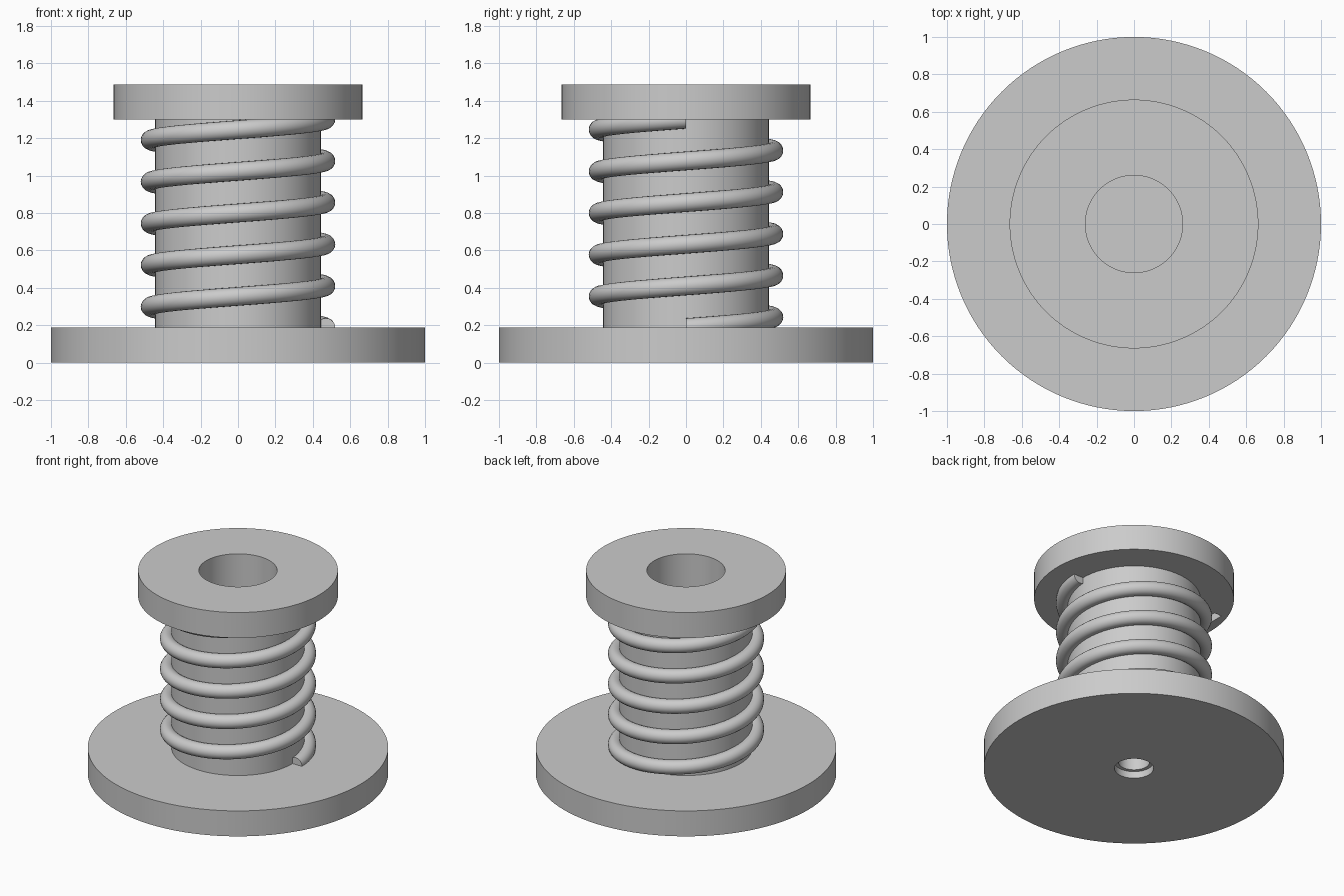
import bpy, bmesh, math
from mathutils import Matrix, Vector

cube = bpy.data.objects.get("Cube")
if cube:
    bpy.data.objects.remove(cube, do_unlink=True)

grey = bpy.data.materials.new("plain grey")
grey.use_nodes = True
COLOUR = (0.6, 0.6, 0.6, 1)
grey.diffuse_color = COLOUR
grey.node_tree.nodes["Principled BSDF"].inputs["Base Color"].default_value = COLOUR

BASE_TOP, CAP_BOTTOM, TOP = 0.187, 1.301, 1.488


def add_object(name, bm):
    bmesh.ops.recalc_face_normals(bm, faces=bm.faces)
    mesh = bpy.data.meshes.new(name)
    bm.to_mesh(mesh)
    bm.free()
    mesh.materials.append(grey)
    obj = bpy.data.objects.new(name, mesh)
    bpy.context.collection.objects.link(obj)
    return obj


def smooth(obj):
    bpy.ops.object.select_all(action="DESELECT")
    obj.select_set(True)
    bpy.context.view_layer.objects.active = obj
    bpy.ops.object.shade_smooth_by_angle(angle=math.radians(35))


def lathe(name, profile, steps=128):
    bm = bmesh.new()
    verts = [bm.verts.new((r, 0, z)) for r, z in profile]
    edges = [bm.edges.new(pair) for pair in zip(verts, verts[1:])]
    bmesh.ops.spin(bm, geom=verts + edges, axis=(0, 0, 1), cent=(0, 0, 0),
                   angle=math.tau, steps=steps)
    bmesh.ops.remove_doubles(bm, verts=bm.verts, dist=1e-4)
    return add_object(name, bm)


# Spool: base flange, core and cap, with a wide bore above and a stepped hole below
spool = lathe("spool", [
    (0, 0.25), (0.105, 0.25), (0.105, 0.05), (0.13, 0.05), (0.13, 0),
    (1, 0), (1, BASE_TOP), (0.443, BASE_TOP), (0.443, CAP_BOTTOM),
    (0.665, CAP_BOTTOM), (0.665, TOP), (0.26, TOP), (0.26, 0.37), (0, 0.37)])

# Two blind slots in the underside of the cap
bm = bmesh.new()
for y in (-0.07, 0.14):
    bmesh.ops.create_cube(bm, size=1, matrix=Matrix.Translation((-0.56, y, CAP_BOTTOM))
                          @ Matrix.Diagonal((0.06, 0.125, 0.2, 1)))
cutter = add_object("slot_cutter", bm)
cut = spool.modifiers.new("slots", "BOOLEAN")
cut.operation = "DIFFERENCE"
cut.object = cutter
cut.solver = "EXACT"
bpy.context.view_layer.objects.active = spool
bpy.ops.object.modifier_apply(modifier=cut.name)
bpy.data.objects.remove(cutter, do_unlink=True)
smooth(spool)

# Spring: round wire wound five turns around the core, with flat ends
TURNS, PER_TURN, SIDES = 5, 72, 20
COIL_RADIUS, WIRE_RADIUS = 0.47, 0.05
bm = bmesh.new()
rings = []
for i in range(TURNS * PER_TURN + 1):
    angle = math.tau * i / PER_TURN
    z = BASE_TOP + (CAP_BOTTOM - BASE_TOP) * i / (TURNS * PER_TURN)
    outward = Vector((math.cos(angle), math.sin(angle), 0))
    centre = outward * COIL_RADIUS + Vector((0, 0, z))
    ring = []
    for k in range(SIDES):
        t = math.tau * k / SIDES
        offset = outward * math.cos(t) + Vector((0, 0, math.sin(t)))
        ring.append(bm.verts.new(centre + offset * WIRE_RADIUS))
    rings.append(ring)
for a, b in zip(rings, rings[1:]):
    for k in range(SIDES):
        n = (k + 1) % SIDES
        bm.faces.new((a[k], a[n], b[n], b[k]))
bm.faces.new(rings[0])
bm.faces.new(rings[-1])
smooth(add_object("spring", bm))
